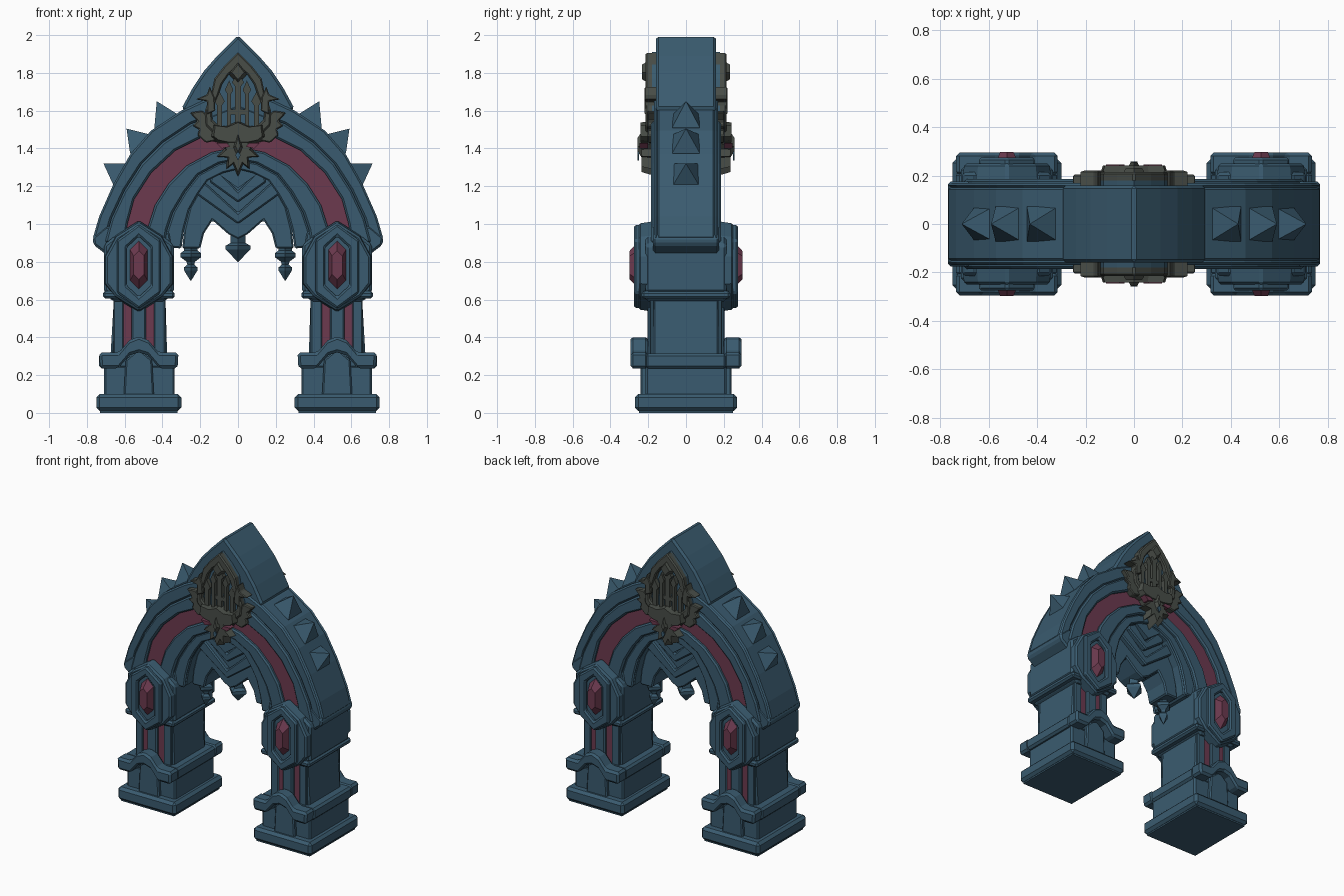
import bpy, bmesh, math
from mathutils import Vector

if "Cube" in bpy.data.objects:
    bpy.data.objects.remove(bpy.data.objects["Cube"])


def mat(name, c):
    m = bpy.data.materials.new(name)
    m.diffuse_color = (*c, 1)
    m.use_nodes = True
    m.node_tree.nodes["Principled BSDF"].inputs["Base Color"].default_value = m.diffuse_color
    return m


BLUE = mat("slate_blue_stone", (0.042, 0.105, 0.16))
RED = mat("dark_crimson", (0.15, 0.042, 0.078))
OLIVE = mat("aged_bronze", (0.066, 0.075, 0.064))


def finish(name, bm, m, mirror="", bevel=0.0):
    bmesh.ops.recalc_face_normals(bm, faces=bm.faces)
    me = bpy.data.meshes.new(name)
    bm.to_mesh(me)
    bm.free()
    me.materials.append(m)
    ob = bpy.data.objects.new(name, me)
    bpy.context.collection.objects.link(ob)
    if mirror:
        mod = ob.modifiers.new("mirror", "MIRROR")
        mod.use_axis = ("x" in mirror, "y" in mirror, False)
        mod.use_mirror_merge = False
    if bevel:
        mod = ob.modifiers.new("bevel", "BEVEL")
        mod.width = bevel
        mod.segments = 1
        mod.limit_method = "ANGLE"
        mod.angle_limit = math.radians(40)
    return ob


def sym(half):
    """Complete an (x, z) outline by mirroring it across x = 0."""
    return half + [(-x, z) for x, z in reversed(half) if abs(x) > 1e-6]


def shift(pts, dx):
    return [(x + dx, z) for x, z in pts]


def prism(name, pts, y0, y1, m, mirror="", bevel=0.0, taper=1.0):
    """Extrude an outline from y0 (front) to y1; taper shrinks the front face."""
    bm = bmesh.new()
    cx = (min(p[0] for p in pts) + max(p[0] for p in pts)) / 2
    cz = (min(p[1] for p in pts) + max(p[1] for p in pts)) / 2
    f = [bm.verts.new((cx + (x - cx) * taper, y0, cz + (z - cz) * taper)) for x, z in pts]
    b = [bm.verts.new((x, y1, z)) for x, z in pts]
    bm.faces.new(f)
    bm.faces.new(b)
    n = len(pts)
    for i in range(n):
        j = (i + 1) % n
        bm.faces.new((f[i], f[j], b[j], b[i]))
    return finish(name, bm, m, mirror, bevel)


def strip(name, pa, pb, y0, y1, m, mirror="", bevel=0.0, closed=False):
    """Solid band between two equally long polylines."""
    bm = bmesh.new()
    R = [[bm.verts.new((x, y, z)) for x, z in p] for p, y in
         ((pa, y0), (pb, y0), (pb, y1), (pa, y1))]
    n = len(pa)
    for i in range(n if closed else n - 1):
        j = (i + 1) % n
        for k in range(4):
            q = (k + 1) % 4
            bm.faces.new((R[k][i], R[k][j], R[q][j], R[q][i]))
    if not closed:
        for i in (0, n - 1):
            bm.faces.new([r[i] for r in R])
    return finish(name, bm, m, mirror, bevel)


def box(name, x0, x1, y0, y1, z0, z1, m, mirror="", bevel=0.0):
    return prism(name, [(x0, z0), (x1, z0), (x1, z1), (x0, z1)], y0, y1, m, mirror, bevel)


def lathe(name, x, prof, m, mirror="", seg=4):
    bm = bmesh.new()
    rings = [[bm.verts.new((x + r * math.cos(2 * math.pi * i / seg),
                            r * math.sin(2 * math.pi * i / seg), z)) for i in range(seg)]
             for r, z in prof]
    for a, b in zip(rings, rings[1:]):
        for i in range(seg):
            j = (i + 1) % seg
            bm.faces.new((a[i], a[j], b[j], b[i]))
    bm.faces.new(rings[0])
    bm.faces.new(rings[-1])
    return finish(name, bm, m, mirror)


# Arch curves, right half from springing to crown
OUT = sym([(.77, .92), (.735, 1.04), (.66, 1.21), (.57, 1.37), (.46, 1.495), (.30, 1.6), (0, 1.74)])
MID = sym([(.705, .90), (.67, 1.03), (.60, 1.18), (.51, 1.32), (.40, 1.43), (.25, 1.53), (0, 1.63)])
RED1 = sym([(.60, .90), (.585, 1.0), (.55, 1.13), (.46, 1.27), (.33, 1.39), (.15, 1.48), (0, 1.52)])
RED0 = sym([(.49, .90), (.475, .99), (.44, 1.1), (.37, 1.21), (.27, 1.31), (.14, 1.38), (0, 1.41)])
IN2 = sym([(.39, .88), (.375, .97), (.345, 1.06), (.28, 1.17), (.21, 1.26), (.1, 1.32), (0, 1.34)])
IN = sym([(.30, .87), (.285, .97), (.255, 1.08), (.21, 1.16), (.16, 1.23), (.08, 1.27), (0, 1.29)])

# Arch body and mouldings
strip("arch_body", OUT, IN, -.155, .155, BLUE, bevel=.012)
strip("outer_moulding", MID, RED1, -.185, -.15, BLUE, "y", .01)
strip("outer_rim", OUT, MID, -.17, -.15, BLUE, "y", .01)
strip("red_arch_inlay", RED1, RED0, -.162, -.15, RED, "y")
strip("inner_moulding", RED0, IN2, -.185, -.15, BLUE, "y", .01)
strip("inner_rim", IN2, IN, -.168, -.15, BLUE, "y", .008)
prism("arch_peak", sym([(0, 1.5), (.2, 1.53), (.30, 1.61), (.24, 1.72), (.18, 1.81), (.11, 1.89), (0, 2.0)]),
      -.16, .16, BLUE, bevel=.014)

# Arch heels above the piers
prism("arch_heel", [(.34, .84), (.70, .84), (.765, .89), (.77, .93), (.70, .99), (.36, .96)],
      -.175, .175, BLUE, "x", .012)

# Spikes along the outer curve
for i, (b, t) in enumerate((((.378, 1.545), (.43, 1.65)), ((.518, 1.425), (.59, 1.505)),
                            ((.618, 1.26), (.712, 1.32)))):
    bm = bmesh.new()
    base, tip = Vector((b[0], 0, b[1])), Vector((t[0], 0, t[1]))
    d = (tip - base).normalized()
    side = Vector((d.z, 0, -d.x)) * .072
    ring = [bm.verts.new(base + side * s + Vector((0, .072 * u, 0)) + d * h)
            for h in (-.04, 0) for s, u in ((1, 1), (1, -1), (-1, -1), (-1, 1))]
    top = bm.verts.new(tip)
    bm.faces.new(ring[:4])
    for k in range(4):
        q = (k + 1) % 4
        bm.faces.new((ring[k], ring[q], ring[4 + q], ring[4 + k]))
        bm.faces.new((ring[4 + k], ring[4 + q], top))
    finish(f"spike_{i + 1}", bm, BLUE, "x")

# Hanging screen under the arch, with stepped chevrons
prism("screen", sym([(0, .92), (.05, .945), (.135, 1.02), (.18, .95), (.20, .87), (.295, .87),
                     (.285, .97), (.255, 1.09), (.17, 1.24), (0, 1.31)]), -.09, .09, BLUE, bevel=.008)
for i, (z, x) in enumerate(((1.0, .225), (1.115, .15))):
    zt = z + x * .72
    strip(f"chevron_{i + 1}", [(-x, zt), (0, z), (x, zt)],
          [(-x + .03, zt + .075), (0, z + .06), (x - .03, zt + .075)], -.125, -.08, BLUE, "y", .008)
prism("chevron_core", sym([(0, 1.19), (.11, 1.27), (0, 1.3)]), -.145, .145, BLUE)
lathe("centre_pendant", 0, [(.002, .80), (.065, .865), (.065, .885), (.04, .9), (.04, .96)], BLUE)
lathe("side_pendant", .25, [(.002, .70), (.036, .755), (.036, .77), (.018, .785), (.022, .80),
                            (.055, .825), (.055, .845), (.035, .86), (.035, .9)], BLUE, "x")

# Piers
C = .525
box("pier_base", .30, .75, -.27, .27, .01, .10, BLUE, "x", .018)
box("base_underside", .32, .73, -.25, .25, 0, .03, BLUE, "x")
box("plinth", .335, .71, -.215, .215, .09, .25, BLUE, "x", .01)
prism("plinth_panel", [(.445, .09), (.605, .09), (.595, .28), (.525, .34), (.455, .28)],
      -.24, -.2, BLUE, "xy", .008)
box("collar", .32, .735, -.215, .215, .235, .315, BLUE, "x", .014)
strip("gabled_collar", shift(sym([(.205, .235), (.11, .235), (.05, .305), (0, .32)]), C),
      shift(sym([(.21, .32), (.105, .32), (.05, .385), (0, .405)]), C),
      -.295, -.2, BLUE, "xy", .014)
prism("shaft", [(.375, .3), (.675, .3), (.655, .64), (.385, .64)], -.175, .175, BLUE, "x", .01)
box("shaft_centre_rib", .487, .563, -.205, -.17, .3, .62, BLUE, "xy", .008)
box("shaft_inner_rib", .385, .445, -.19, -.17, .3, .62, BLUE, "xy", .006)
box("shaft_outer_rib", .605, .66, -.19, -.17, .3, .62, BLUE, "xy", .006)
box("shaft_red_inlay", .445, .605, -.182, -.174, .3, .62, RED, "xy")

# Capital blocks with framed crystals
prism("capital", [(.385, .59), (.665, .59), (.71, .65), (.71, .89), (.66, .93), (.39, .93),
                  (.34, .89), (.34, .65)], -.215, .215, BLUE, "x", .014)
box("capital_lip", .335, .715, -.235, .235, .605, .645, BLUE, "x", .012)


def hexa(w, z0, z1, slope):
    return shift(sym([(0, z0), (w, z0 + slope), (w, z1 - slope), (0, z1)]), C)


prism("crystal_backplate", shift(sym([(0, .53), (.13, .61), (.185, .68), (.185, .83), (.125, .94), (0, 1.02)]), C),
      -.25, -.17, BLUE, "xy", .01, .95)
strip("crystal_frame", hexa(.115, .55, 1.0, .085), hexa(.065, .615, .935, .06),
      -.275, -.23, BLUE, "xy", .01, True)
prism("crystal", hexa(.05, .645, .92, .05), -.298, -.24, RED, "xy", 0, .55)

# Crest on both faces of the peak
CREST = [(0, 1.45), (.11, 1.46), (.17, 1.52), (.175, 1.60), (.14, 1.70), (.125, 1.77), (.07, 1.84), (0, 1.91)]
CREST_IN = [(0, 1.50), (.09, 1.51), (.135, 1.55), (.14, 1.60), (.105, 1.68), (.085, 1.74), (.05, 1.79), (0, 1.83)]
prism("crest_backing", sym(CREST), -.18, -.15, BLUE, "y")
strip("crest_rim", sym(CREST), sym(CREST_IN), -.215, -.15, OLIVE, "y", .008, True)
prism("crest_top_boss", sym([(0, 1.74), (.055, 1.80), (0, 1.87)]), -.232, -.19, OLIVE, "y", 0, .6)
for i, (x, z0, z1, w) in enumerate(((0, 1.49, 1.80, .016), (.047, 1.48, 1.76, .011), (.098, 1.48, 1.70, .014))):
    prism(f"crest_bar_{i}", shift(sym([(0, z0), (w, z0 + .02), (w, z1 - .07), (w * 2, z1 - .05), (0, z1)]), x),
          -.208, -.17, OLIVE, "xy" if x else "y")
prism("crest_crossbar", sym([(0, 1.58), (.04, 1.58), (.04, 1.605), (0, 1.605)]), -.204, -.17, OLIVE, "y")
prism("crest_spire", [(.12, 1.60), (.165, 1.58), (.165, 1.65), (.225, 1.66), (.165, 1.685), (.15, 1.73), (.125, 1.67)],
      -.22, -.15, OLIVE, "xy", .005)

# Side fins of the crest
prism("crest_fin", [(.12, 1.44), (.17, 1.43), (.215, 1.47), (.205, 1.50), (.24, 1.52), (.215, 1.545),
                    (.255, 1.59), (.19, 1.60), (.14, 1.56)], -.205, -.15, OLIVE, "xy", .006)

# Mask below the crest
prism("mask_brow", sym([(0, 1.42), (.06, 1.42), (.13, 1.435), (.16, 1.46), (.15, 1.53), (.07, 1.52), (0, 1.55)]),
      -.242, -.15, OLIVE, "y", 0, .8)
prism("mask_snout", sym([(0, 1.25), (.028, 1.315), (.065, 1.285), (.06, 1.35), (.125, 1.355), (.075, 1.40),
                         (.10, 1.43), (.04, 1.45), (0, 1.50)]), -.235, -.15, OLIVE, "y", 0, .8)
prism("mask_nose", sym([(0, 1.33), (.032, 1.40), (0, 1.51)]), -.256, -.22, OLIVE, "y", 0, .4)
prism("mask_nostril", sym([(0, 1.335), (.015, 1.365), (0, 1.385)]), -.258, -.25, BLUE, "y")
prism("mask_eye", [(.04, 1.41), (.085, 1.40), (.115, 1.43), (.06, 1.428)], -.246, -.2, RED, "xy")
